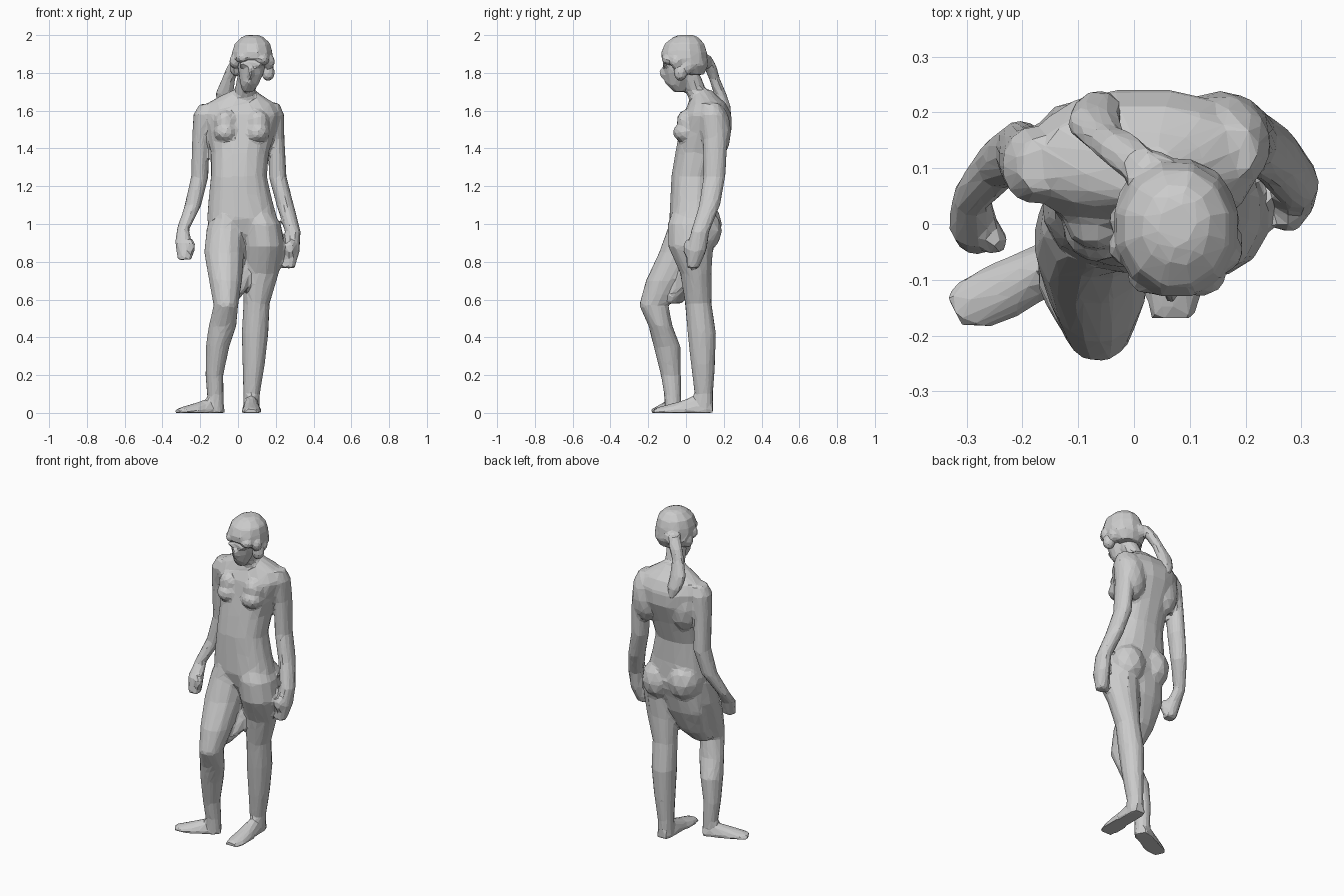
import bpy, bmesh, math
from mathutils import Vector, Matrix

X, Y, Z = Vector((1, 0, 0)), Vector((0, 1, 0)), Vector((0, 0, 1))


def loft(bm, rings, u=X, v=Y, sides=12, power=1.0):
    """Closed skin through (super)ellipses (x, y, z, ru, rv) spanned by u and v."""
    def bulge(t):
        return math.copysign(abs(t) ** power, t)
    loops = []
    for x, y, z, ru, rv in rings:
        loop = []
        for i in range(sides):
            a = 2 * math.pi * (i + .5) / sides
            p = (Vector((x, y, z)) + u * ru * bulge(math.cos(a))
                 + v * rv * bulge(math.sin(a)))
            p.z = max(p.z, 0)
            loop.append(bm.verts.new(p))
        loops.append(loop)
    faces = [bm.faces.new(loops[0][::-1]), bm.faces.new(loops[-1])]
    for a, b in zip(loops, loops[1:]):
        for i in range(sides):
            j = (i + 1) % sides
            faces.append(bm.faces.new((a[i], a[j], b[j], b[i])))
    bmesh.ops.recalc_face_normals(bm, faces=faces)


def blob(bm, pos, size, tilt=0):
    m = (Matrix.Translation(pos) @ Matrix.Rotation(tilt, 4, 'X')
         @ Matrix.Diagonal((*size, 1)))
    bmesh.ops.create_icosphere(bm, subdivisions=2, radius=1, matrix=m)


def finish(bm, name, voxel, soften, ratio):
    """Fuse the overlapping volumes, then reduce to coarse flat facets."""
    me = bpy.data.meshes.new(name)
    bm.to_mesh(me)
    bm.free()
    ob = bpy.data.objects.new(name, me)
    bpy.context.collection.objects.link(ob)
    r = ob.modifiers.new("fuse", 'REMESH')
    r.mode, r.voxel_size = 'VOXEL', voxel
    s = ob.modifiers.new("soften", 'SMOOTH')
    s.factor, s.iterations = 0.5, soften
    d = ob.modifiers.new("facets", 'DECIMATE')
    d.ratio = ratio
    return ob


body = bmesh.new()

# torso from hips to collar
loft(body, [
    (.03, .06, .87, .08, .07), (.028, .045, .95, .18, .115),
    (.022, .035, 1.03, .188, .125), (.013, .035, 1.12, .172, .12),
    (.005, .038, 1.25, .15, .117), (.01, .07, 1.38, .155, .128),
    (.015, .105, 1.5, .185, .138), (.017, .112, 1.58, .207, .13),
    (.015, .112, 1.64, .178, .1), (.02, .095, 1.68, .11, .07),
    (.03, .085, 1.71, .055, .05)], sides=16, power=.87)
# chest, shoulder blades and seat
for x in (-.065, .105):
    blob(body, (x, .0, 1.485), (.066, .072, .055))
    blob(body, (x, .015, 1.53), (.064, .06, .08), .5)
for x, y in ((-.09, .15), (.155, .165)):
    blob(body, (x, y, 1.49), (.09, .075, .15))
for x, z in ((-.055, 1.0), (.12, .965)):
    blob(body, (x, .08, z), (.105, .112, .125))

# neck and face, bowed forward
loft(body, [(.035, .09, 1.64, .07, .065), (.038, .05, 1.71, .055, .057),
            (.055, .01, 1.8, .058, .063)])
loft(body, [(.052, -.035, 1.698, .028, .03), (.06, -.05, 1.735, .048, .05),
            (.07, -.045, 1.8, .068, .07), (.073, -.03, 1.86, .08, .092),
            (.075, -.01, 1.92, .08, .09)])
blob(body, (.066, -.118, 1.795), (.016, .024, .036), .3)  # nose
blob(body, (.06, -.096, 1.75), (.024, .018, .014))        # mouth
for x in (.035, .105):
    blob(body, (x, -.106, 1.845), (.032, .022, .014))     # brows

# arms with closed hands
loft(body, [
    (-.165, .105, 1.635, .04, .05), (-.182, .105, 1.58, .055, .07),
    (-.198, .115, 1.45, .046, .06), (-.203, .13, 1.25, .047, .057),
    (-.238, .11, 1.1, .045, .048), (-.292, .05, .97, .034, .037),
    (-.288, .0, .90, .046, .042), (-.28, -.025, .81, .04, .034)])
blob(body, (-.25, -.03, .88), (.024, .027, .047))
loft(body, [
    (.18, .13, 1.64, .04, .05), (.19, .14, 1.58, .055, .07),
    (.203, .155, 1.45, .044, .066), (.21, .15, 1.25, .048, .06),
    (.25, .125, 1.1, .047, .057), (.29, .075, .96, .042, .05),
    (.286, .055, .86, .042, .055), (.268, .035, .765, .034, .033)])
blob(body, (.277, .01, .87), (.027, .027, .05))

# relaxed bent leg
loft(body, [
    (-.05, .01, 1.1, .06, .08), (-.065, .01, .98, .103, .108),
    (-.074, -.03, .85, .108, .115), (-.066, -.11, .7, .09, .105),
    (-.064, -.17, .57, .067, .08), (-.082, -.135, .46, .075, .065),
    (-.108, -.1, .35, .064, .073), (-.125, -.08, .2, .048, .055),
    (-.12, -.07, .09, .044, .046), (-.12, -.068, 0, .047, .045)])
out = Vector((-.85, -.5, 0)).normalized()
loft(body, [
    (-.085, -.042, 0, .036, .05), (-.15, -.075, 0, .048, .08),
    (-.23, -.118, 0, .056, .052), (-.29, -.146, 0, .052, .033),
    (-.322, -.16, 0, .036, .025)], u=Z.cross(out), v=Z)

# straight standing leg
loft(body, [
    (.1, .02, 1.1, .06, .08), (.122, .02, 1.0, .108, .12),
    (.136, .025, .88, .114, .122), (.122, .052, .74, .097, .085),
    (.098, .065, .58, .071, .072), (.09, .084, .42, .072, .077),
    (.083, .09, .25, .06, .065), (.072, .094, .1, .045, .05),
    (.07, .094, 0, .045, .05)])
loft(body, [
    (.07, .142, 0, .036, .055), (.07, .04, 0, .048, .09),
    (.072, -.05, 0, .054, .058), (.07, -.12, 0, .055, .038),
    (.068, -.17, 0, .042, .026)], u=X, v=Z)

# cloth hanging behind and between the thighs, lowest at the bent knee
loft(body, [(.015, .08, 1.0, .14, .09), (-.015, .05, .8, .14, .068),
            (-.04, -.01, .66, .095, .065), (-.065, -.08, .58, .055, .06)])
finish(body, "figure_body", .01, 7, .05)

# hair: cap, side curls and ponytail
hair = bmesh.new()
loft(hair, [
    (.07, .045, 1.79, .075, .05), (.074, .03, 1.84, .107, .09),
    (.075, -.008, 1.875, .115, .125), (.075, -.01, 1.91, .11, .124),
    (.077, -.008, 1.955, .097, .107), (.077, -.002, 1.988, .062, .07),
    (.077, 0, 2.0, .035, .04)])
for x, y, z, r, h in ((-.012, -.04, 1.86, .036, .036), (.16, -.05, 1.86, .036, .04),
                      (-.008, .005, 1.825, .038, .045), (.16, -.03, 1.8, .036, .045),
                      (.025, -.09, 1.88, .038, .03), (.125, -.09, 1.872, .04, .032),
                      (.035, .085, 1.86, .048, .048), (.155, .01, 1.835, .036, .045)):
    blob(hair, (x, y, z), (r, r, h))
loft(hair, [
    (.015, .1, 1.89, .035, .035), (-.02, .13, 1.83, .042, .036),
    (-.05, .15, 1.77, .037, .03), (-.072, .18, 1.69, .05, .035),
    (-.065, .205, 1.62, .045, .034), (-.055, .22, 1.56, .022, .02)], sides=8)
finish(hair, "hair_with_ponytail", .008, 4, .07)
